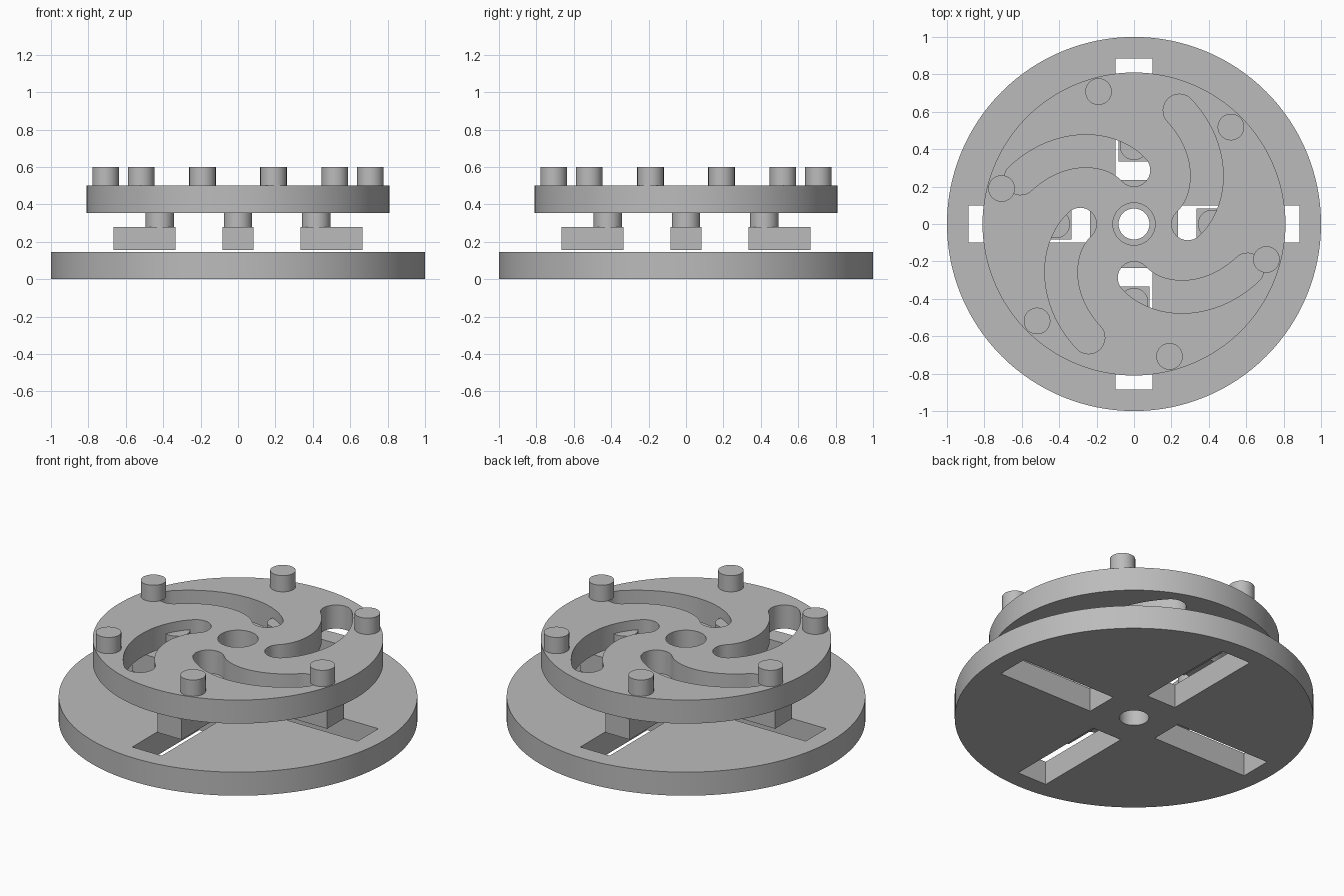
import bpy, bmesh, math
from mathutils import Vector

if "Cube" in bpy.data.objects:
    bpy.data.objects.remove(bpy.data.objects["Cube"])

grey = bpy.data.materials.new("plain_grey")
grey.diffuse_color = (0.5, 0.5, 0.5, 1)
grey.use_nodes = True
grey.node_tree.nodes["Principled BSDF"].inputs["Base Color"].default_value = grey.diffuse_color


def circle(r, n=96):
    return [(r * math.cos(2 * math.pi * i / n), r * math.sin(2 * math.pi * i / n)) for i in range(n)]


def turn(pts, quarter):
    a = quarter * math.pi / 2
    c, s = math.cos(a), math.sin(a)
    return [(x * c - y * s, x * s + y * c) for x, y in pts]


def finish(ob, name):
    ob.name = name
    ob.data.name = name
    ob.data.materials.clear()
    ob.data.materials.append(grey)
    bpy.ops.object.select_all(action='DESELECT')
    ob.select_set(True)
    bpy.context.view_layer.objects.active = ob
    bpy.ops.object.shade_smooth_by_angle(angle=math.radians(35))


def plate(name, loops, z0, z1):
    """Flat plate: first loop is the outline, the rest are holes."""
    cu = bpy.data.curves.new(name, 'CURVE')
    cu.dimensions = '2D'
    cu.fill_mode = 'BOTH'
    cu.extrude = (z1 - z0) / 2
    for pts in loops:
        sp = cu.splines.new('POLY')
        sp.points.add(len(pts) - 1)
        for p, (x, y) in zip(sp.points, pts):
            p.co = (x, y, 0, 1)
        sp.use_cyclic_u = True
    ob = bpy.data.objects.new(name, cu)
    bpy.context.collection.objects.link(ob)
    ob.location.z = (z0 + z1) / 2
    bpy.ops.object.select_all(action='DESELECT')
    ob.select_set(True)
    bpy.context.view_layer.objects.active = ob
    bpy.ops.object.convert(target='MESH')
    ob = bpy.context.view_layer.objects.active
    bm = bmesh.new()
    bm.from_mesh(ob.data)
    bmesh.ops.remove_doubles(bm, verts=bm.verts, dist=1e-5)
    bmesh.ops.recalc_face_normals(bm, faces=bm.faces)
    bm.to_mesh(ob.data)
    bm.free()
    finish(ob, name)


def peg(name, x, y, r, z0, z1):
    bpy.ops.mesh.primitive_cylinder_add(vertices=48, radius=r, depth=z1 - z0,
                                        location=(x, y, (z0 + z1) / 2))
    finish(bpy.context.object, name)


def spiral_slot(r0, r1, sweep, half, n=40, cap=16):
    """Rounded slot that follows an even spiral."""
    def at(t):
        a, r = sweep * t, r0 + (r1 - r0) * t
        return Vector((r * math.cos(a), r * math.sin(a)))
    mids, angs = [], []
    for i in range(n + 1):
        t = i / n
        d = at(t + 1e-3) - at(t - 1e-3)
        mids.append(at(t))
        angs.append(math.atan2(d.y, d.x))

    def off(m, a):
        return (m.x + half * math.cos(a), m.y + half * math.sin(a))
    q = math.pi / 2
    pts = [off(m, a - q) for m, a in zip(mids, angs)]
    pts += [off(mids[-1], angs[-1] - q + math.pi * k / cap) for k in range(1, cap)]
    pts += [off(m, a + q) for m, a in zip(mids[::-1], angs[::-1])]
    pts += [off(mids[0], angs[0] + q + math.pi * k / cap) for k in range(1, cap)]
    return pts


# base disc with straight guide slots
guide = [(0.235, -0.1), (0.885, -0.1), (0.885, 0.1), (0.235, 0.1)]
plate("base_disc", [circle(1, 128), circle(0.083, 48)] + [turn(guide, k) for k in range(4)], 0, 0.145)

# turning disc with spiral slots
slot = spiral_slot(0.288, 0.654, math.radians(68.2), 0.087)
plate("scroll_disc", [circle(0.81, 128), circle(0.113, 48)] + [turn(slot, k) for k in range(4)], 0.355, 0.5)

# sliding jaws with follower pins
for k in range(4):
    (cx, cy), (px, py) = turn([(0.5, 0), (0.418, 0)], k)
    bpy.ops.mesh.primitive_cube_add(size=1, location=(cx, cy, 0.2175))
    jaw = bpy.context.object
    size = (0.33, 0.165) if k % 2 == 0 else (0.165, 0.33)
    for v in jaw.data.vertices:
        v.co.x *= size[0]
        v.co.y *= size[1]
        v.co.z *= 0.125
    finish(jaw, f"jaw_{k + 1}")
    peg(f"follower_pin_{k + 1}", px, py, 0.076, 0.28, 0.44)

# grip pegs around the rim
for k in range(6):
    a = math.radians(45 + 60 * k)
    peg(f"grip_peg_{k + 1}", 0.733 * math.cos(a), 0.733 * math.sin(a), 0.071, 0.5, 0.6)
